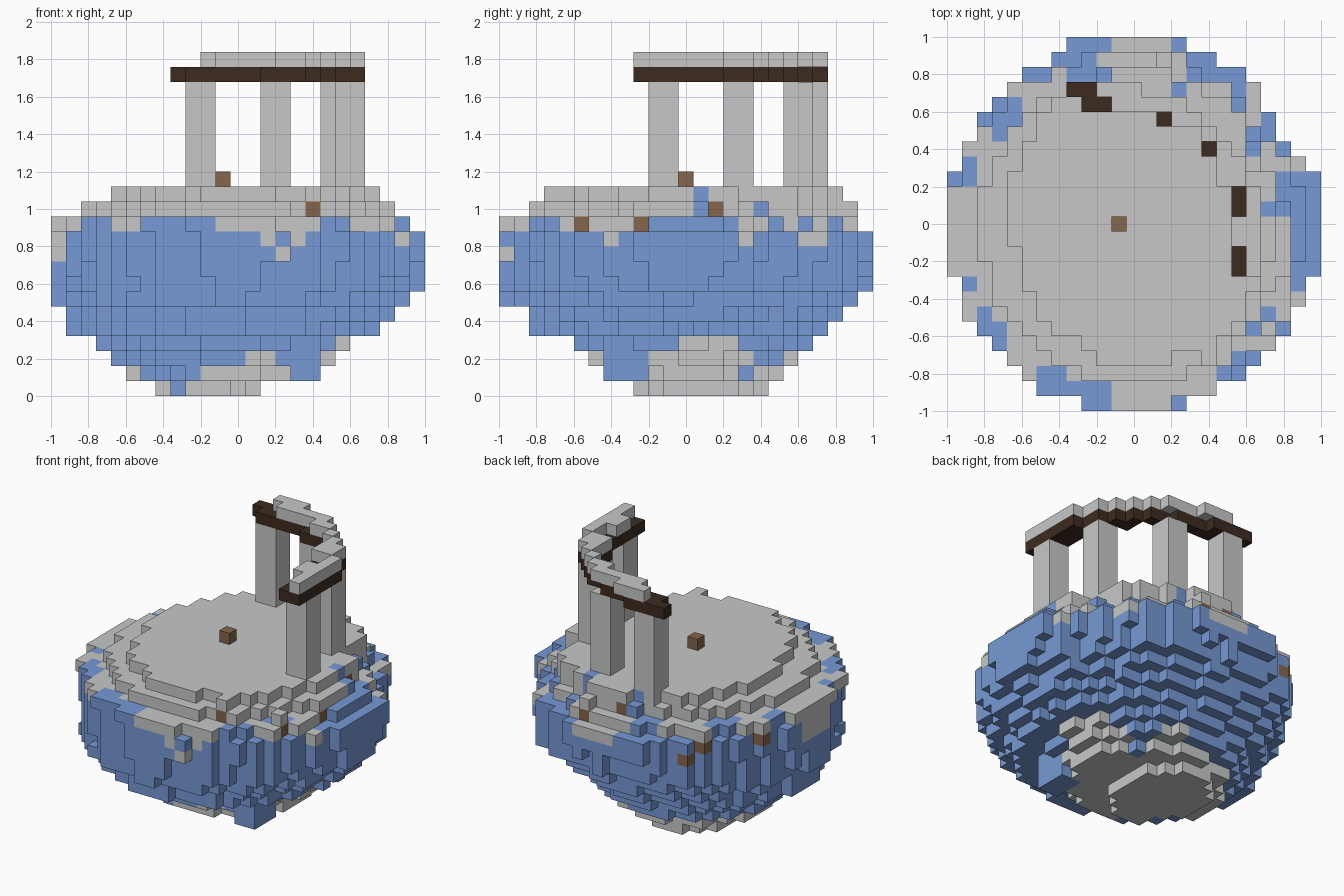
import bpy, bmesh, math, random
from mathutils import Vector

random.seed(7)
U = 0.08          # block size
N = 25            # blocks across the island

cube = bpy.data.objects.get("Cube")
if cube:
    bpy.data.objects.remove(cube, do_unlink=True)


def material(name, rgb):
    m = bpy.data.materials.new(name)
    m.use_nodes = True
    m.diffuse_color = (*rgb, 1)
    m.node_tree.nodes["Principled BSDF"].inputs["Base Color"].default_value = (*rgb, 1)
    return m


STONE, BLUE, BROWN, DARK = range(4)
MATS = [material("stone_grey", (0.57, 0.575, 0.58)),
        material("crystal_blue", (0.18, 0.32, 0.66)),
        material("ore_brown", (0.24, 0.13, 0.072)),
        material("dark_wood", (0.046, 0.024, 0.014))]


def block_object(name, cells):
    """Build the outer skin of a {(i, j, k): colour} set of blocks."""
    bm = bmesh.new()
    verts = {}

    def vert(c):
        if c not in verts:
            verts[c] = bm.verts.new((c[0] * U - 1, c[1] * U - 1, c[2] * U))
        return verts[c]

    for cell, colour in cells.items():
        for axis in range(3):
            for side in (0, 1):
                other = list(cell)
                other[axis] += 2 * side - 1
                if tuple(other) in cells:
                    continue
                a, b = (axis + 1) % 3, (axis + 2) % 3
                ring = []
                for da, db in ((0, 0), (1, 0), (1, 1), (0, 1)):
                    c = list(cell)
                    c[axis] += side
                    c[a] += da
                    c[b] += db
                    ring.append(vert(tuple(c)))
                face = bm.faces.new(ring if side else ring[::-1])
                face.material_index = colour
    mesh = bpy.data.meshes.new(name)
    bm.to_mesh(mesh)
    bm.free()
    for m in MATS:
        mesh.materials.append(m)
    obj = bpy.data.objects.new(name, mesh)
    bpy.context.collection.objects.link(obj)


def box(i0, i1, j0, j1, k0, k1, colour):
    """Inclusive range of blocks."""
    return {(i, j, k): colour for i in range(i0, i1 + 1)
            for j in range(j0, j1 + 1) for k in range(k0, k1 + 1)}


# Island: one rough oval per layer, as x min, x max, y min, y max
FULL = (-1, 1, -1, 1)
LAYERS = [(-.44, .12, -.28, .44), (-.6, .44, -.44, .52), (-.68, .52, -.52, .6),
          (-.76, .6, -.6, .68), (-.92, .76, -.84, .76), (-.92, .84, -.84, .84),
          (-1, .92, -1, .92), FULL, FULL, FULL, FULL,
          (-1, .92, -1, .92), (-.84, .84, -.84, .84), (-.68, .76, -.76, .84)]
# Sectors in degrees: blue in the rim, blue in the top steps, stone drips by layer
BLUE_RIM = [(0, 18), (33, 41), (46, 56), (62, 72), (102, 112), (133, 148), (160, 166),
            (198, 200), (210, 222), (236, 264), (300, 310), (318, 328), (342, 360)]
BLUE_STEPS = [(4, 9), (24, 34), (70, 76), (101, 107)]
DRIPS = {9: [(172, 194), (283, 286)],
         10: [(16, 20), (40, 50), (80, 98), (172, 198), (277, 282), (287, 291), (335, 339)]}


def sector(x, y):
    return math.degrees(math.atan2(y, x)) % 360


def roughness(i, j):
    # the back left side is a little flatter
    flat = .07 if 22 < sector(i - N // 2, j - N // 2) < 43 else 0
    return random.uniform(0, .03) + flat


rough = {(i, j): roughness(i, j) for i in range(N) for j in range(N)}


def island_colour(x, y, k, d):
    angle = sector(x, y)

    def inside(sectors):
        return any(a <= angle <= b for a, b in sectors)

    if k >= 12:
        return BLUE if d > .87 and inside(BLUE_STEPS) else STONE
    if k == 11:
        return BLUE if d > .86 and inside(BLUE_RIM) else STONE
    if k in DRIPS:
        return STONE if inside(DRIPS[k]) else BLUE
    if k == 0:
        return BLUE if y < -.1 and -.36 < x < -.28 else STONE
    if k == 1:
        left, right = -.52 < x < -.2 and y < -.1, x > .2 and .28 < y < .36
        return BLUE if left or right else STONE
    if k == 2:
        return STONE if x > -.2 and -.28 < y < .36 or .04 < x < .2 else BLUE
    if k == 3:
        return STONE if x > .3 and -.04 < y < .28 else BLUE
    return BLUE


island = {}
for k, (x0, x1, y0, y1) in enumerate(LAYERS):
    limit = 1 - .01 * min(max(9 - k, 0), 2)
    for (i, j), r in rough.items():
        x, y = (i + .5) * U - 1, (j + .5) * U - 1
        d = math.hypot((2 * x - x0 - x1) / (x1 - x0), (2 * y - y0 - y1) / (y1 - y0))
        if d + r < limit:
            island[i, j, k] = island_colour(x, y, k, d)

# Square blue corner low on the front, and a ledge at the back
island.update(box(16, 17, 7, 9, 1, 3, BLUE))
island.update(box(8, 10, 24, 24, 9, 10, BLUE))
# Notch that bares the ore on the left side
island.pop((22, 14, 12), None)

# Ore blocks set in the rim under a stone lip, some with a stone block beside them
for angle, k, beside in ((-61, 12, (1, 0)), (-36, 11, (0, -1)), (-15, 11, (0, -1)),
                         (11, 12, (0, -1)), (78, 11, (1, 0)), (96, 12, None),
                         (127, 9, None), (131, 10, None), (155, 10, None)):
    step = Vector((math.cos(math.radians(angle)), math.sin(math.radians(angle)))) * .5
    p = Vector((N / 2, N / 2))
    for _ in range(N + 1):
        p += step
        c = (int(p.x), int(p.y), k)
        if c in island:
            last = c
    island[last] = BROWN
    island.setdefault((last[0], last[1], k + 1), STONE)
    if beside:
        island.setdefault((last[0] + beside[0], last[1] + beside[1], k), STONE)
block_object("floating_island", island)

# Single block standing at the centre
block_object("centre_block", box(11, 11, 12, 12, 14, 14, BROWN))

# Four standing pillars
for n, (i, j) in enumerate(((9, 20), (14, 19), (18, 15), (19, 10))):
    block_object(f"pillar_{n + 1}", box(i, i + 1, j, j + 1, 14, 20, STONE))


def course(name, rows, k, colour):
    cells = {}
    for i0, i1, j0, j1 in rows:
        cells.update(box(i0, i1, j0, j1, k, k, colour))
    block_object(name, cells)


# Curved lintels in two lengths: dark beam below, stone cap above
course("back_beam", [(8, 11, 21, 21), (9, 14, 20, 20), (14, 16, 19, 19)], 21, DARK)
course("side_beam", [(17, 17, 18, 18), (17, 18, 17, 17), (18, 19, 15, 16), (19, 20, 13, 14),
                     (19, 20, 11, 12), (19, 20, 9, 10)], 21, DARK)
course("back_cap", [(10, 12, 21, 21), (11, 15, 20, 20), (15, 16, 19, 19)], 22, STONE)
course("side_cap", [(17, 17, 18, 18), (18, 18, 17, 17), (18, 19, 15, 16),
                    (20, 20, 9, 14), (19, 19, 11, 12)], 22, STONE)
